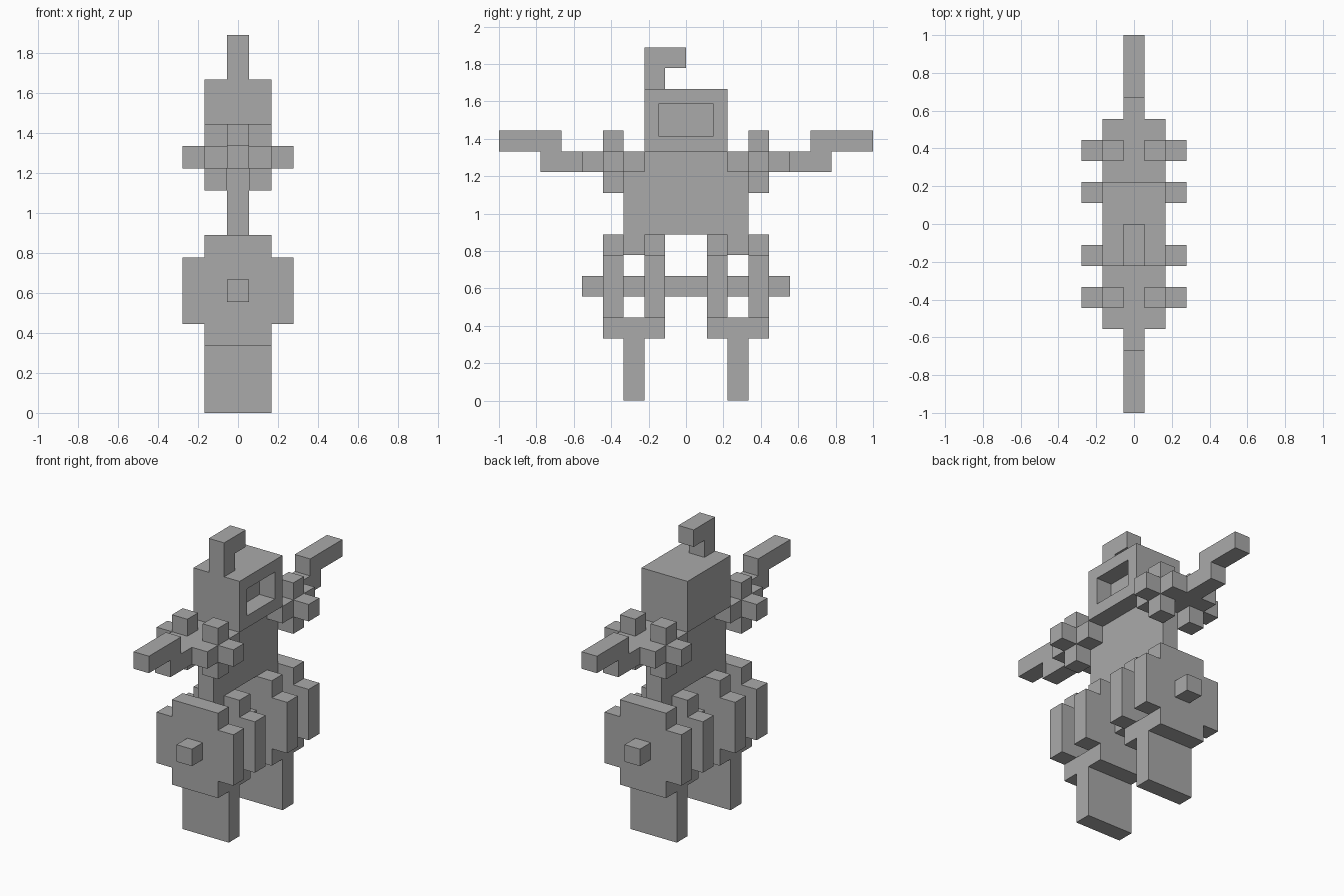
import bpy
import bmesh
from mathutils import Vector

if "Cube" in bpy.data.objects:
    bpy.data.objects.remove(bpy.data.objects["Cube"], do_unlink=True)

U = 1 / 9  # one block

grey = bpy.data.materials.new("plain grey")
grey.use_nodes = True
COLOUR = (0.4, 0.4, 0.4, 1)
grey.diffuse_color = COLOUR
grey.node_tree.nodes["Principled BSDF"].inputs["Base Color"].default_value = COLOUR


def finish(name, bm):
    bmesh.ops.recalc_face_normals(bm, faces=bm.faces)
    mesh = bpy.data.meshes.new(name)
    bm.to_mesh(mesh)
    bm.free()
    mesh.materials.append(grey)
    obj = bpy.data.objects.new(name, mesh)
    bpy.context.collection.objects.link(obj)
    return obj


def add_box(bm, lo, hi):
    """Add a box between two corners given in blocks."""
    verts = bmesh.ops.create_cube(bm, size=1)["verts"]
    lo, hi = Vector(lo), Vector(hi)
    for v in verts:
        v.co = Vector([(lo[i] + (v.co[i] + 0.5) * (hi[i] - lo[i])) * U for i in range(3)])


def box(name, lo, hi):
    bm = bmesh.new()
    add_box(bm, lo, hi)
    return finish(name, bm)


def prism(name, outline, axis, start, end):
    """Extrude an outline given in blocks along x (outline is y, z) or y (outline is x, z)."""
    bm = bmesh.new()
    if axis == "x":
        pts = [(start, a, b) for a, b in outline]
        move = Vector((end - start, 0, 0))
    else:
        pts = [(a, start, b) for a, b in outline]
        move = Vector((0, end - start, 0))
    face = bm.faces.new([bm.verts.new(Vector(p) * U) for p in pts])
    top = bmesh.ops.extrude_face_region(bm, geom=[face])["geom"]
    bmesh.ops.translate(bm, vec=move * U, verts=[v for v in top if isinstance(v, bmesh.types.BMVert)])
    return finish(name, bm)


# Thin torso plate with two hip prongs
prism("torso", [(-3, 7), (-2, 7), (-2, 8), (2, 8), (2, 7), (3, 7), (3, 12), (-3, 12)], "x", -0.5, 0.5)

# Head with an eye recess on its left side only
bm = bmesh.new()
add_box(bm, (-1.5, -2, 12), (1.5, 2, 15))
bmesh.ops.recalc_face_normals(bm, faces=bm.faces)
side = max(bm.faces, key=lambda f: f.calc_center_median().x)
bmesh.ops.inset_region(bm, faces=[side], thickness=U)
hole = bmesh.ops.extrude_face_region(bm, geom=[side])["geom"]
bmesh.ops.translate(bm, vec=(-U, 0, 0), verts=[v for v in hole if isinstance(v, bmesh.types.BMVert)])
if side.is_valid:
    bmesh.ops.delete(bm, geom=[side], context="FACES_ONLY")
finish("head", bm)

# Hooked crest on the head
prism("crest", [(-2, 15), (-1, 15), (-1, 16), (0, 16), (0, 17), (-2, 17)], "x", -0.5, 0.5)

# Axle through all the wheels
box("axle", (-0.5, -5, 5), (0.5, 5, 6))

# Wheel outline: a five-block square without its corners
WHEEL = [(-1.5, 3), (1.5, 3), (1.5, 4), (2.5, 4), (2.5, 7), (1.5, 7),
         (1.5, 8), (-1.5, 8), (-1.5, 7), (-2.5, 7), (-2.5, 4), (-1.5, 4)]
ARM = [(3, 11), (7, 11), (7, 12), (9, 12), (9, 13), (6, 13), (6, 12), (3, 12)]

for s, end in ((-1, "front"), (1, "back")):
    # Stepped arm
    prism(end + "_arm", [(s * y, z) for y, z in ARM], "x", -0.5, 0.5)
    # Foot between a pair of wheels
    ys = sorted((2 * s, 3 * s))
    box(end + "_foot", (-1.5, ys[0], 0), (1.5, ys[1], 4))
    prism(end + "_inner_wheel", WHEEL, "y", s, 2 * s)
    prism(end + "_outer_wheel", WHEEL, "y", 3 * s, 4 * s)
    # Six-pointed block studs on both sides of the arm
    for t, hand in ((-1, "right"), (1, "left")):
        cy = 3.5 * s
        bm = bmesh.new()
        xs = sorted((0.5 * t, 2.5 * t))
        xc = sorted((0.5 * t, 1.5 * t))
        add_box(bm, (xs[0], cy - 0.5, 11), (xs[1], cy + 0.5, 12))
        add_box(bm, (xc[0], cy - 1.5, 11), (xc[1], cy + 1.5, 12))
        add_box(bm, (xc[0], cy - 0.5, 10), (xc[1], cy + 0.5, 13))
        finish(f"{end}_{hand}_stud", bm)
